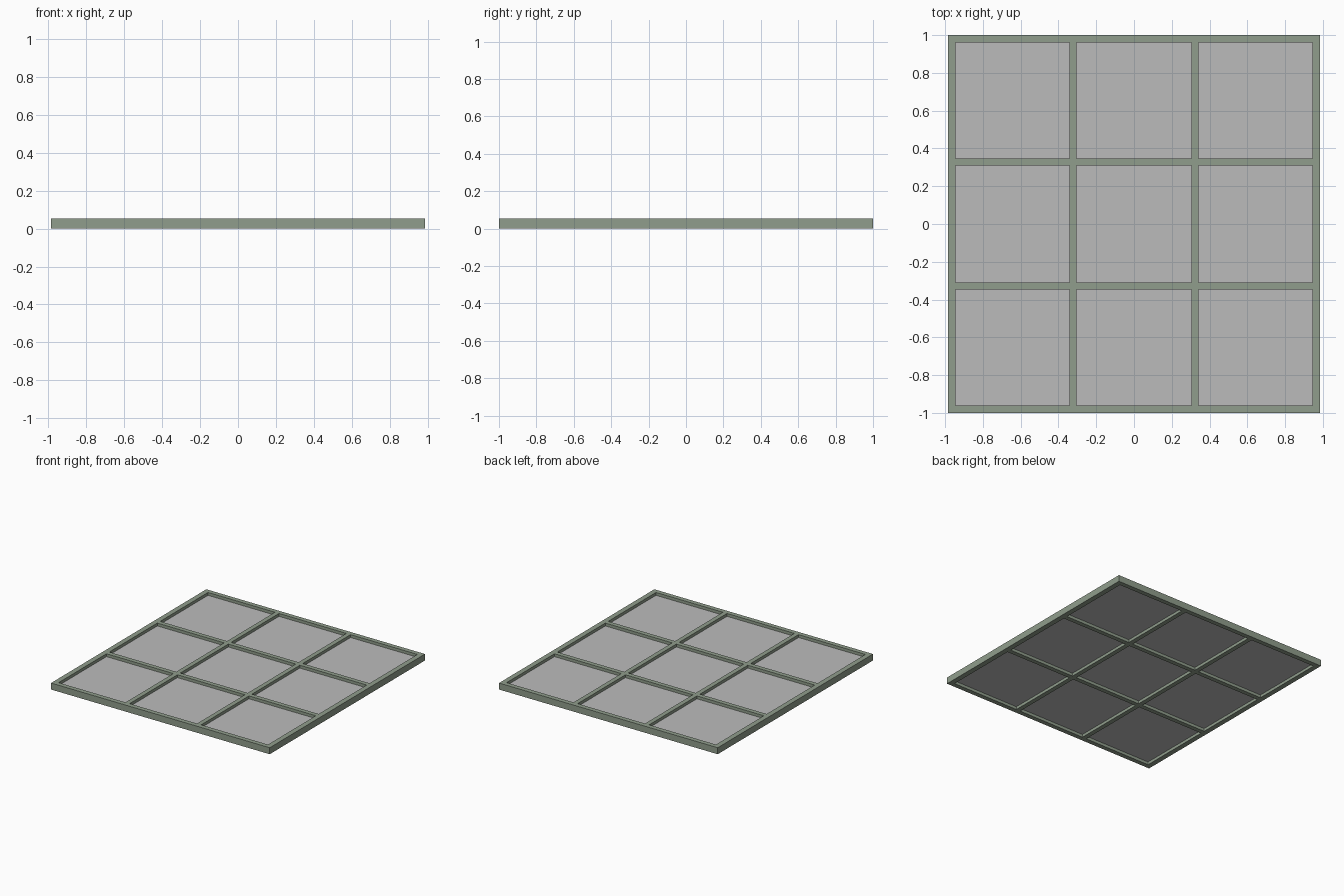
import bpy
import bmesh

if "Cube" in bpy.data.objects:
    bpy.data.objects.remove(bpy.data.objects["Cube"])

HEIGHT = 0.053
# bar / opening boundaries in each direction
XS = [-0.986, -0.944, -0.341, -0.304, 0.304, 0.341, 0.944, 0.986]
YS = [-1.0, -0.962, -0.346, -0.309, 0.309, 0.346, 0.962, 1.0]


def material(name, colour):
    mat = bpy.data.materials.new(name)
    mat.diffuse_color = (*colour, 1.0)
    mat.use_nodes = True
    mat.node_tree.nodes["Principled BSDF"].inputs["Base Color"].default_value = mat.diffuse_color
    return mat


def add_object(name, bm, mat):
    mesh = bpy.data.meshes.new(name)
    bmesh.ops.recalc_face_normals(bm, faces=bm.faces)
    bm.to_mesh(mesh)
    bm.free()
    mesh.materials.append(mat)
    obj = bpy.data.objects.new(name, mesh)
    bpy.context.collection.objects.link(obj)
    return obj


green = material("sage green frame", (0.28, 0.34, 0.262))
grey = material("grey glass", (0.5, 0.5, 0.5))

# Window frame: a flat lattice with nine openings, extruded to full thickness
bm = bmesh.new()
grid = [[bm.verts.new((x, y, 0)) for y in YS] for x in XS]
for i in range(len(XS) - 1):
    for j in range(len(YS) - 1):
        if i % 2 and j % 2:
            continue  # opening
        bm.faces.new((grid[i][j], grid[i + 1][j], grid[i + 1][j + 1], grid[i][j + 1]))
top = bmesh.ops.extrude_face_region(bm, geom=bm.faces[:], use_keep_orig=True)
verts = [g for g in top["geom"] if isinstance(g, bmesh.types.BMVert)]
bmesh.ops.translate(bm, vec=(0, 0, HEIGHT), verts=verts)
add_object("window_frame", bm, green)

# Glass panes: thin plates set halfway into the openings
for i in (1, 3, 5):
    for j in (1, 3, 5):
        bm = bmesh.new()
        bmesh.ops.create_cube(bm, size=1)
        bmesh.ops.scale(bm, vec=(XS[i + 1] - XS[i], YS[j + 1] - YS[j], 0.006), verts=bm.verts)
        bmesh.ops.translate(
            bm,
            vec=((XS[i] + XS[i + 1]) / 2, (YS[j] + YS[j + 1]) / 2, HEIGHT / 2),
            verts=bm.verts,
        )
        add_object(f"glass_pane_{i // 2 + 1}_{j // 2 + 1}", bm, grey)
